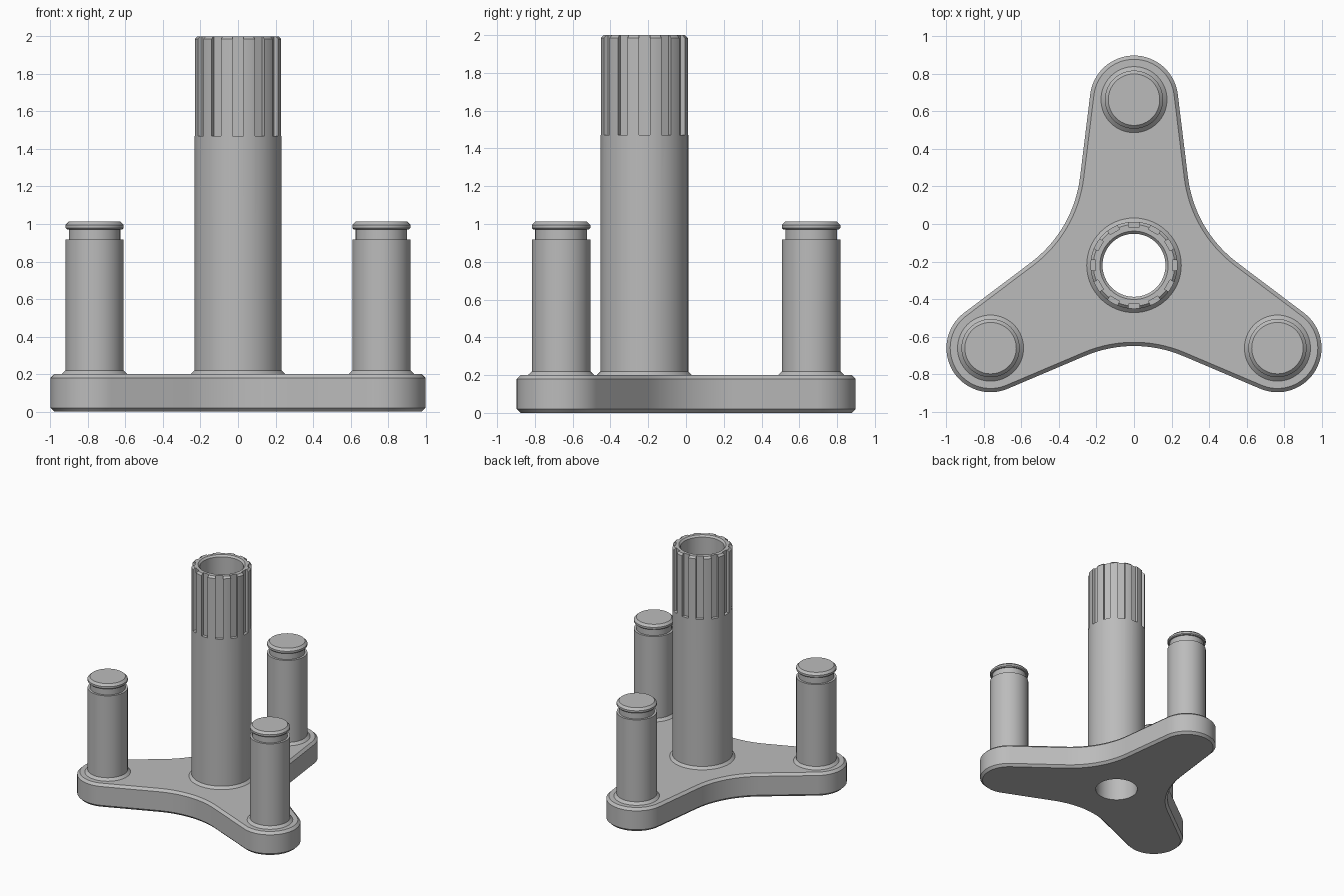
import bpy
import bmesh
from math import sin, cos, pi, radians
from mathutils import Matrix, Vector

cube = bpy.data.objects.get("Cube")
if cube:
    bpy.data.objects.remove(cube, do_unlink=True)

CENTER = Vector((0, -0.22, 0))
ARM = 0.8825        # pin distance from the shaft axis
PLATE_TOP = 0.2
BORE = 0.168
SEGMENTS = 64

steel = bpy.data.materials.new("grey steel")
steel.use_nodes = True
grey = (0.5, 0.5, 0.5, 1)
steel.diffuse_color = grey
steel.node_tree.nodes["Principled BSDF"].inputs["Base Color"].default_value = grey


def add_object(name, bm, location):
    bmesh.ops.recalc_face_normals(bm, faces=bm.faces)
    mesh = bpy.data.meshes.new(name)
    bm.to_mesh(mesh)
    bm.free()
    obj = bpy.data.objects.new(name, mesh)
    obj.location = location
    mesh.materials.append(steel)
    bpy.context.collection.objects.link(obj)
    return obj


def loft(bm, rings, closed=False):
    """Skin a list of point rings; cap the ends or join them in a loop."""
    loops = [[bm.verts.new(p) for p in ring] for ring in rings]
    pairs = list(zip(loops, loops[1:]))
    if closed:
        pairs.append((loops[-1], loops[0]))
    else:
        bm.faces.new(loops[0])
        bm.faces.new(loops[-1])
    n = len(loops[0])
    for a, b in pairs:
        for i in range(n):
            j = (i + 1) % n
            bm.faces.new((a[i], a[j], b[j], b[i]))


def lathe(name, profile, location, closed=False):
    bm = bmesh.new()
    turns = [2 * pi * i / SEGMENTS for i in range(SEGMENTS)]
    loft(bm, [[(r * cos(t), r * sin(t), z) for t in turns] for r, z in profile], closed)
    return add_object(name, bm, location)


def cut(obj, cutter):
    """Subtract the cutter, apply the result and drop the helper."""
    cutter.hide_render = True
    mod = obj.modifiers.new("cut", 'BOOLEAN')
    mod.operation = 'DIFFERENCE'
    mod.solver = 'EXACT'
    mod.object = cutter
    bpy.context.view_layer.objects.active = obj
    bpy.ops.object.modifier_apply(modifier=mod.name)
    bpy.data.objects.remove(cutter, do_unlink=True)


def smooth(obj):
    bpy.ops.object.select_all(action='DESELECT')
    obj.select_set(True)
    bpy.context.view_layer.objects.active = obj
    bpy.ops.object.shade_smooth_by_angle(angle=radians(25))


def outline(inset, z):
    """Three round lobes joined by tangent lines and concave arcs."""
    taper, waist, lobe = radians(7), 0.43, 0.235
    hollow = (waist - ARM * sin(taper) - lobe) / (1 - cos(radians(30) - taper))
    points = []
    for k in range(3):
        turn = Matrix.Rotation(k * 2 * pi / 3, 3, 'Z')
        # convex lobe end
        for i in range(33):
            t = taper + (pi - 2 * taper) * i / 32
            r = lobe - inset
            points.append(turn @ Vector((r * cos(t), ARM + r * sin(t), z)))
        # concave flank between this arm and the next
        axis = radians(150)
        half = radians(30) - taper
        for i in range(17):
            t = axis + pi - half + 2 * half * i / 16
            t = axis + pi + half - (t - axis - pi + half)
            r = hollow - waist + inset
            points.append(turn @ Vector((hollow * cos(axis) + r * cos(t),
                                         hollow * sin(axis) + r * sin(t), z)))
    return points


# Three-armed base plate with chamfered rims and a central bore
bm = bmesh.new()
loft(bm, [outline(0.02, 0), outline(0, 0.02),
          outline(0, PLATE_TOP - 0.02), outline(0.02, PLATE_TOP)])
plate = add_object("base_plate", bm, CENTER)
cut(plate, lathe("bore_cutter", [(BORE, -0.1), (BORE, 0.4)], CENTER))
smooth(plate)

# Hollow central shaft with a flared foot
shaft = lathe("central_shaft", [
    (BORE, PLATE_TOP), (0.252, PLATE_TOP), (0.232, 0.22), (0.232, 1.985),
    (0.217, 2.0), (BORE + 0.014, 2.0), (BORE, 1.986)], CENTER, closed=True)

# Twelve straight spline grooves near the shaft top
bm = bmesh.new()
for k in range(12):
    place = (Matrix.Rotation(k * pi / 6, 4, 'Z')
             @ Matrix.Translation((0.255, 0, 1.77))
             @ Matrix.Diagonal((0.1, 0.058, 0.6, 1)))
    bmesh.ops.create_cube(bm, size=1, matrix=place)
cut(shaft, add_object("groove_cutter", bm, CENTER))
smooth(shaft)

# Pins with flared feet, retaining grooves and chamfered heads
pin_profile = [
    (0.176, PLATE_TOP), (0.155, 0.22), (0.155, 0.917), (0.137, 0.917),
    (0.137, 0.972), (0.148, 0.972), (0.155, 0.979), (0.155, 0.995), (0.137, 1.013)]
for name, angle in (("back_pin", 90), ("right_pin", 210), ("left_pin", 330)):
    a = radians(angle)
    smooth(lathe(name, pin_profile, CENTER + ARM * Vector((cos(a), sin(a), 0))))
